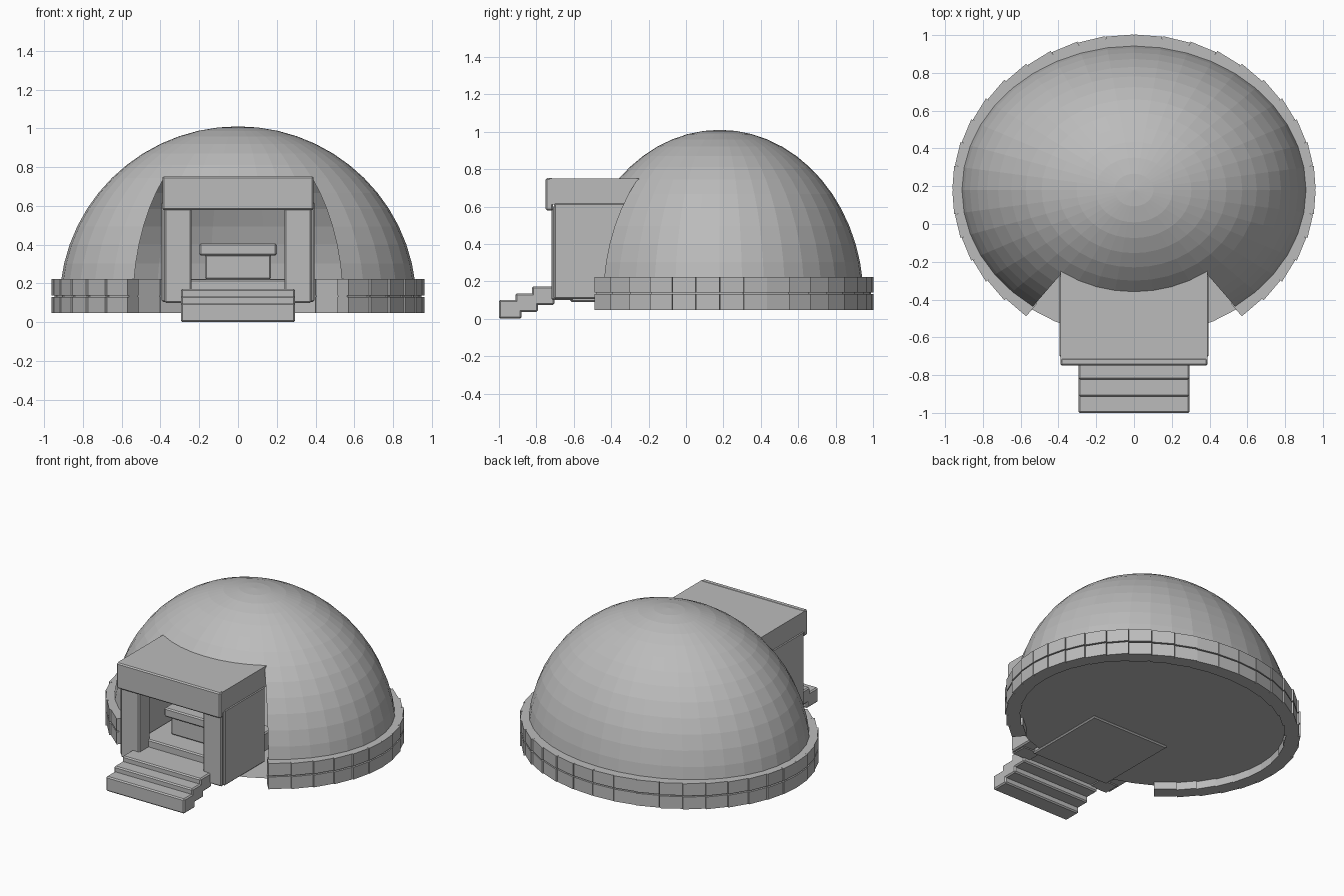
import bpy, bmesh, math
from mathutils import Matrix, Vector

cube = bpy.data.objects.get("Cube")
if cube:
    bpy.data.objects.remove(cube, do_unlink=True)

stone = bpy.data.materials.new("grey_stone")
stone.use_nodes = True
GREY = (0.5, 0.5, 0.5, 1)
stone.diffuse_color = GREY
stone.node_tree.nodes["Principled BSDF"].inputs["Base Color"].default_value = GREY

CENTRE_Y = 0.18
SEGS, ROWS, OPEN = 40, 14, 4      # dome facets and half-width of the doorway gap
STEP = 2 * math.pi / SEGS


def finish(name, bm, bevel=0):
    mesh = bpy.data.meshes.new(name)
    bm.to_mesh(mesh)
    bm.free()
    obj = bpy.data.objects.new(name, mesh)
    mesh.materials.append(stone)
    bpy.context.collection.objects.link(obj)
    if bevel:
        mod = obj.modifiers.new("soft_edges", "BEVEL")
        mod.width = bevel
        mod.segments = 1
    return obj


def box(name, x, y, z, bevel=0.008):
    """Box from (min, max) pairs."""
    bm = bmesh.new()
    size = [b - a for a, b in (x, y, z)]
    mid = [(a + b) / 2 for a, b in (x, y, z)]
    bmesh.ops.create_cube(bm, size=1, matrix=Matrix.Translation(mid) @ Matrix.Diagonal((*size, 1)))
    return finish(name, bm, bevel)


def on_oval(angle, rx, ry, z):
    """Point on an oval; angle is measured from the front."""
    return Vector((rx * math.sin(angle), CENTRE_Y - ry * math.cos(angle), z))


# Dome shell: lower rows are left out across the doorway
bm = bmesh.new()
grid = []
for r in range(ROWS):
    lat = math.pi / 2 * r / ROWS
    c = math.cos(lat)
    grid.append([bm.verts.new(on_oval(s * STEP, 0.92 * c, 0.77 * c, 0.1 + 0.91 * math.sin(lat)))
                 for s in range(SEGS)])
apex = bm.verts.new((0, CENTRE_Y, 1.01))
for r in range(ROWS):
    for s in range(SEGS):
        n = (s + 1) % SEGS
        if r < ROWS // 2 and (s < OPEN or s >= SEGS - OPEN):
            continue
        if r == ROWS - 1:
            bm.faces.new((grid[r][s], grid[r][n], apex))
        else:
            bm.faces.new((grid[r][s], grid[r][n], grid[r + 1][n], grid[r + 1][s]))
bmesh.ops.delete(bm, geom=[v for v in bm.verts if not v.link_faces], context="VERTS")
finish("dome", bm)

# Floor sheet
bm = bmesh.new()
bm.faces.new([bm.verts.new(on_oval(s * STEP, 0.925, 0.78, 0.1)) for s in range(SEGS)])
finish("floor", bm)

# Two courses of blocks around the base
THICK = 0.09
bm = bmesh.new()
for s in range(OPEN, SEGS - OPEN):
    a = (s + 0.5) * STEP
    start, end = (on_oval(t * STEP, 0.96, 0.82, 0) for t in (s, s + 1))
    length = (end - start).length - 0.003
    for low, high in ((0.048, 0.131), (0.139, 0.222)):
        place = (Matrix.Translation(on_oval(a, 0.96 - THICK / 2, 0.82 - THICK / 2, (low + high) / 2))
                 @ Matrix.Rotation(a, 4, "Z")
                 @ Matrix.Diagonal((length, THICK, high - low, 1)))
        bmesh.ops.create_cube(bm, size=1, matrix=place)
    # Recessed mortar between the courses
    place = (Matrix.Translation(on_oval(a, 0.91, 0.77, 0.135))
             @ Matrix.Rotation(a, 4, "Z") @ Matrix.Diagonal((length, 0.07, 0.02, 1)))
    bmesh.ops.create_cube(bm, size=1, matrix=place)
finish("base_blocks", bm)

# Porch walls, pillars and roof
for side, sign in (("left", 1), ("right", -1)):
    def span(a, b):
        return tuple(sorted((sign * a, sign * b)))
    box(side + "_wall", span(0.3, 0.395), (-0.705, -0.27), (0.105, 0.62))
    box(side + "_pillar", span(0.24, 0.38), (-0.72, -0.6), (0.1, 0.6))
box("porch_roof", (-0.39, 0.39), (-0.73, -0.25), (0.61, 0.75), 0)
box("lintel", (-0.39, 0.39), (-0.75, -0.71), (0.578, 0.752))

# Entrance steps and porch floor
for i in range(3):
    front = -1 + 0.088 * i
    box("step_%d" % (i + 1), (-0.295, 0.295), (front, front + 0.12), (0.037 * i, 0.1 + 0.036 * i))
box("porch_floor", (-0.295, 0.295), (-0.73, -0.6), (0.105, 0.17))

# Raised platform with a table
box("platform", (-0.295, 0.295), (-0.62, -0.03), (0.09, 0.22))
box("table_body", (-0.17, 0.17), (-0.48, -0.17), (0.22, 0.35))
box("table_top", (-0.2, 0.2), (-0.51, -0.14), (0.345, 0.405))
